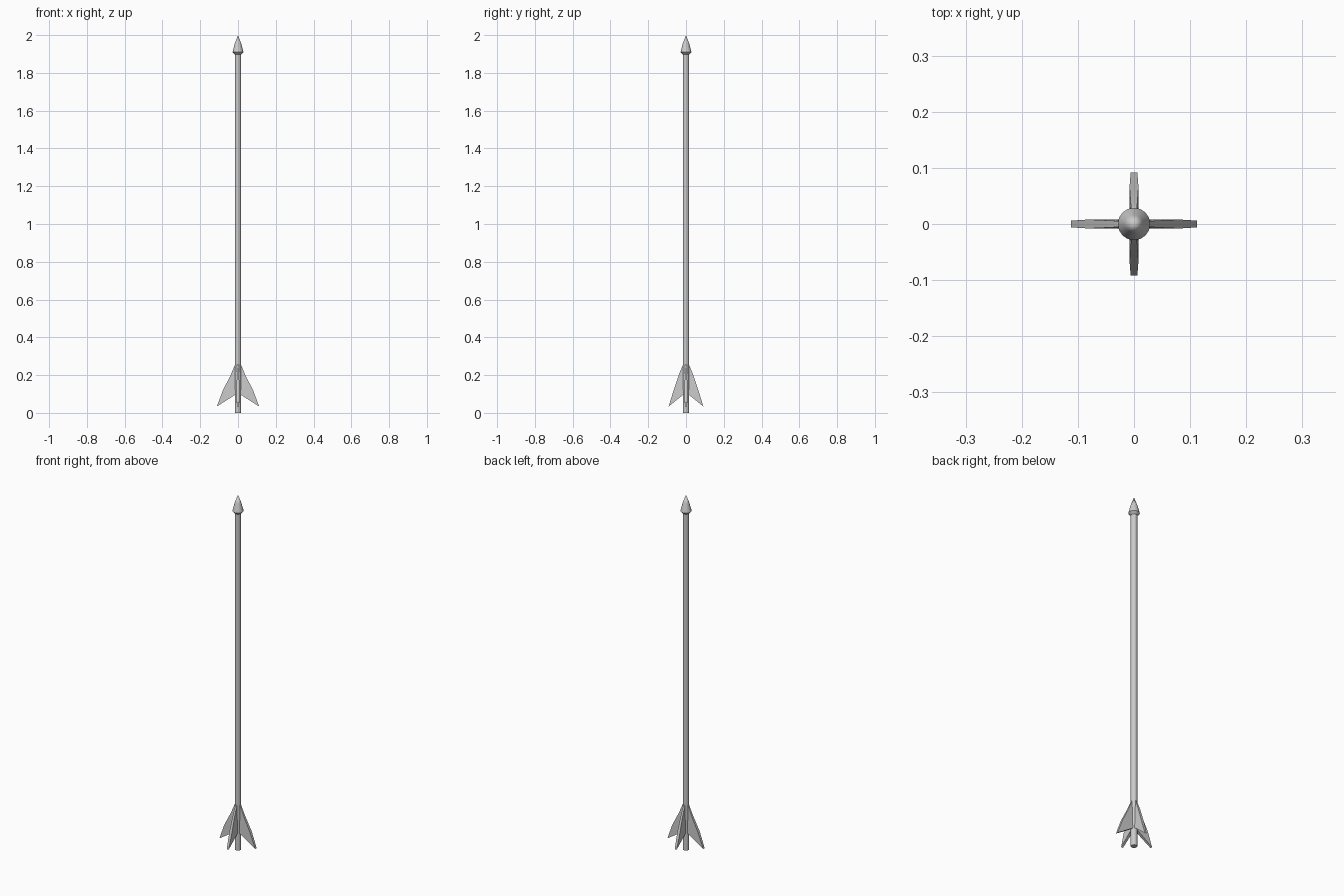
import bpy, bmesh, math
from mathutils import Matrix, Vector

if "Cube" in bpy.data.objects:
    bpy.data.objects.remove(bpy.data.objects["Cube"])


def finish(name, bm):
    bmesh.ops.recalc_face_normals(bm, faces=bm.faces)
    me = bpy.data.meshes.new(name)
    bm.to_mesh(me)
    bm.free()
    ob = bpy.data.objects.new(name, me)
    bpy.context.collection.objects.link(ob)
    bpy.context.view_layer.objects.active = ob
    ob.select_set(True)
    bpy.ops.object.shade_smooth_by_angle(angle=math.radians(40))
    ob.select_set(False)
    return ob


def lathe(name, profile, sides=16):
    bm = bmesh.new()
    vs = [bm.verts.new((r, 0, z)) for r, z in profile]
    es = [bm.edges.new(p) for p in zip(vs, vs[1:])]
    bmesh.ops.spin(bm, geom=vs + es, cent=(0, 0, 0), axis=(0, 0, 1),
                   angle=2 * math.pi, steps=sides)
    bmesh.ops.remove_doubles(bm, verts=bm.verts, dist=1e-5)
    return finish(name, bm)


def fin(name, reach, angle):
    # swept outline: (distance from axis, height, half thickness)
    outline = [(0.008, 0.26, 0.004), (0.016, 0.255, 0.004), (0.039, 0.20, 0.006),
               (reach * 0.72, 0.118, 0.008), (reach, 0.034, 0.006),
               (0.016, 0.095, 0.008), (0.008, 0.098, 0.008)]
    bm = bmesh.new()
    sides = [[bm.verts.new((x, s * t, z)) for x, z, t in outline] for s in (-1, 1)]
    a, b = sides
    n = len(outline)
    for i in range(n):
        j = (i + 1) % n
        bm.faces.new((a[i], a[j], b[j], b[i]))
    for side in sides:
        # strips between the leading and trailing edges
        bm.faces.new((side[0], side[1], side[5], side[6]))
        bm.faces.new((side[1], side[2], side[5]))
        bm.faces.new((side[2], side[3], side[5]))
        bm.faces.new((side[3], side[4], side[5]))
    bmesh.ops.rotate(bm, verts=bm.verts, cent=Vector(),
                     matrix=Matrix.Rotation(angle, 3, 'Z'))
    return finish(name, bm)


# long round shaft
lathe("shaft", [(0, 0), (0.0165, 0), (0.0165, 1.92), (0, 1.92)])

# pointed head with a small undercut shoulder
lathe("head", [(0, 1.897), (0.016, 1.897), (0.029, 1.91),
               (0.0165, 1.957), (0, 2.0)])

# four tail fins, the side pair a little wider
for i, label in enumerate(("right", "back", "left", "front")):
    fin("fin_" + label, 0.092 if i % 2 else 0.112, i * math.pi / 2)
